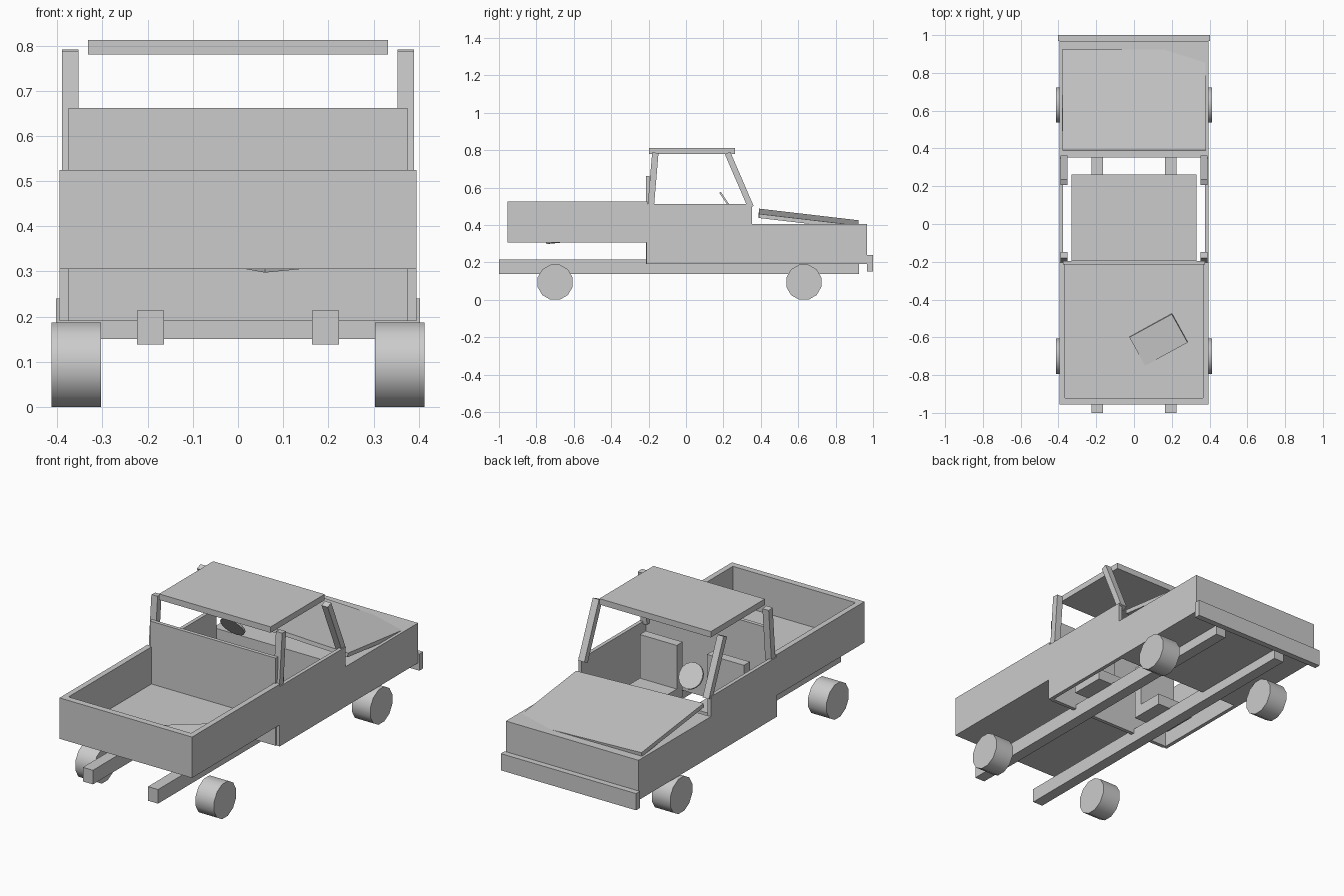
import bpy, bmesh, math
from mathutils import Matrix, Vector

if "Cube" in bpy.data.objects:
    bpy.data.objects.remove(bpy.data.objects["Cube"])

grey = bpy.data.materials.new("plain_grey")
grey.diffuse_color = (0.6, 0.6, 0.6, 1)
grey.use_nodes = True
grey.node_tree.nodes["Principled BSDF"].inputs["Base Color"].default_value = grey.diffuse_color


def finish(name, bm, matrix):
    bm.transform(matrix)
    bmesh.ops.recalc_face_normals(bm, faces=bm.faces)
    me = bpy.data.meshes.new(name)
    bm.to_mesh(me)
    bm.free()
    me.materials.append(grey)
    ob = bpy.data.objects.new(name, me)
    bpy.context.collection.objects.link(ob)
    return ob


def box(name, size, matrix):
    bm = bmesh.new()
    bmesh.ops.create_cube(bm, size=1)
    bmesh.ops.scale(bm, vec=size, verts=bm.verts)
    return finish(name, bm, matrix)


def span(name, x, y, z):
    """Box given by its ranges on the three axes."""
    r = (x, y, z)
    return box(name, [b - a for a, b in r],
               Matrix.Translation([(a + b) / 2 for a, b in r]))


def disc(name, radius, depth, sides, matrix):
    bm = bmesh.new()
    bmesh.ops.create_cone(bm, cap_ends=True, segments=sides,
                          radius1=radius, radius2=radius, depth=depth)
    return finish(name, bm, matrix)


def bar(name, x, low, high, wx, wy):
    """Leaning post between two (y, z) points."""
    dy, dz = high[0] - low[0], high[1] - low[1]
    mid = Vector((x, (low[0] + high[0]) / 2, (low[1] + high[1]) / 2))
    box(name, (wx, wy, math.hypot(dy, dz)),
        Matrix.Translation(mid) @ Matrix.Rotation(-math.atan2(dy, dz), 4, 'X'))


# cargo bed: floor and walls
span("bed_floor", (-0.395, 0.395), (-0.955, -0.205), (0.305, 0.325))
span("bed_tailgate", (-0.395, 0.395), (-0.955, -0.92), (0.305, 0.525))

# engine bay, bumper, cab rear wall, roof
span("engine_bay", (-0.395, 0.395), (0.352, 0.968), (0.19, 0.405))
span("bumper", (-0.403, 0.403), (0.968, 1.0), (0.15, 0.24))
span("cab_rear_wall", (-0.375, 0.375), (-0.215, -0.195), (0.19, 0.662))
span("roof", (-0.332, 0.332), (-0.197, 0.263), (0.78, 0.812))

# parts repeated on both sides
for s, side in ((-1, "left"), (1, "right")):
    def sx(a, b):
        return tuple(sorted((s * a, s * b)))
    span(side + "_chassis_rail", sx(0.164, 0.224), (-1.0, 0.925), (0.138, 0.214))
    span(side + "_bed_wall", sx(0.365, 0.395), (-0.94, -0.205), (0.305, 0.525))
    span(side + "_cab_wall", sx(0.375, 0.395), (-0.21, 0.352), (0.19, 0.512))
    bar(side + "_front_pillar", s * 0.371, (0.347, 0.495), (0.222, 0.785), 0.037, 0.032)
    bar(side + "_rear_pillar", s * 0.371, (-0.188, 0.5), (-0.164, 0.786), 0.037, 0.034)
    span(side + "_seat_back", sx(0.09, 0.31), (-0.1, -0.05), (0.21, 0.505))
    span(side + "_seat_cushion", sx(0.09, 0.31), (-0.05, 0.09), (0.21, 0.27))
    for y, end in ((-0.70, "rear"), (0.63, "front")):
        m = (Matrix.Translation((s * 0.358, y, 0.0937))
             @ Matrix.Rotation(math.pi / 2, 4, 'Y')
             @ Matrix.Rotation(math.radians(15), 4, 'Z'))
        w = disc(f"{side}_{end}_wheel", 0.097, 0.11, 12, m)
        bpy.context.view_layer.objects.active = w
        w.select_set(True)
        bpy.ops.object.shade_smooth_by_angle(angle=math.radians(40))
        w.select_set(False)

# loose hood panel, sloping forward and to one side
hood_x = Vector((0.76, 0, -0.028)).normalized()
hood_y = Vector((0, 0.53, -0.062)).normalized()
hood_n = hood_x.cross(hood_y).normalized()
hood_y = hood_n.cross(hood_x)
rot = Matrix((hood_x, hood_y, hood_n)).transposed().to_4x4()
box("hood", (0.76, 0.535, 0.022),
    Matrix.Translation(Vector((0, 0.657, 0.442)) - hood_n * 0.011) @ rot)

# loose tilted crate lying through the bed floor
crate = (Matrix.Translation((0.13, -0.612, 0.331))
         @ Matrix.Rotation(math.radians(28.6), 4, 'Z')
         @ Matrix.Rotation(math.radians(-5), 4, 'Y')
         @ Matrix.Rotation(math.radians(5), 4, 'X'))
box("crate", (0.257, 0.173, 0.03), crate)

# steering wheel disc
disc("steering_wheel", 0.068, 0.01, 16,
     Matrix.Translation((-0.185, 0.22, 0.518))
     @ Matrix.Rotation(math.radians(90 + 34), 4, 'X'))
